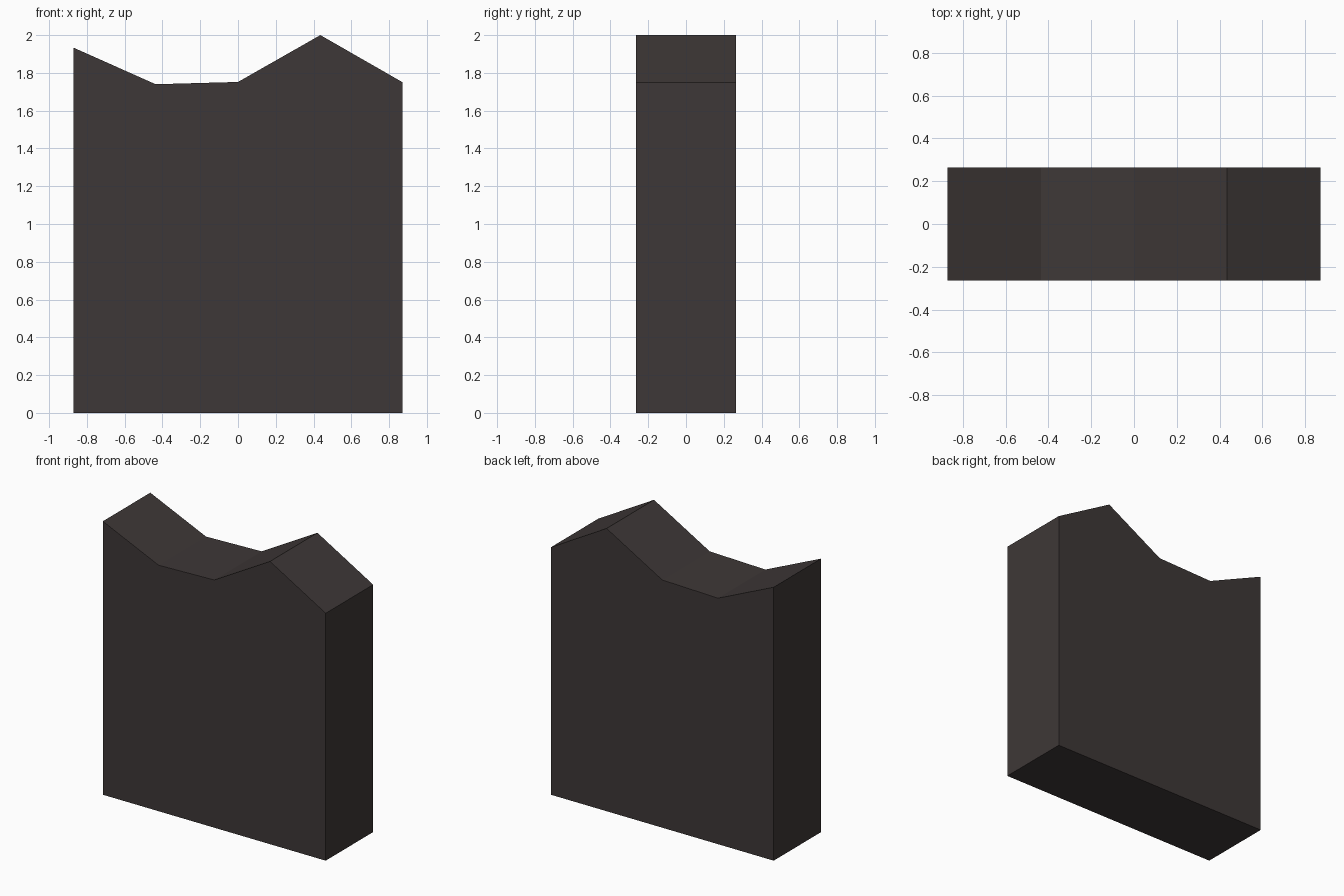
import bpy, bmesh

if "Cube" in bpy.data.objects:
    bpy.data.objects.remove(bpy.data.objects["Cube"])

# One dark stone colour
mat = bpy.data.materials.new("dark_charcoal")
mat.diffuse_color = (0.048, 0.039, 0.038, 1)
mat.use_nodes = True
mat.node_tree.nodes["Principled BSDF"].inputs["Base Color"].default_value = mat.diffuse_color

# Front outline: flat base, uneven broken top
DEPTH = 0.53
outline = [(-0.872, 0), (0.872, 0), (0.872, 1.75), (0.436, 2.0),
           (0, 1.752), (-0.436, 1.74), (-0.872, 1.934)]

# Slab: outline extruded along y
bm = bmesh.new()
face = bm.faces.new([bm.verts.new((x, -DEPTH / 2, z)) for x, z in outline])
ext = bmesh.ops.extrude_face_region(bm, geom=[face], use_keep_orig=True)
moved = [g for g in ext["geom"] if isinstance(g, bmesh.types.BMVert)]
bmesh.ops.translate(bm, verts=moved, vec=(0, DEPTH, 0))
bmesh.ops.recalc_face_normals(bm, faces=bm.faces)

mesh = bpy.data.meshes.new("broken_wall_slab")
bm.to_mesh(mesh)
bm.free()
mesh.materials.append(mat)
slab = bpy.data.objects.new("broken_wall_slab", mesh)
bpy.context.collection.objects.link(slab)
